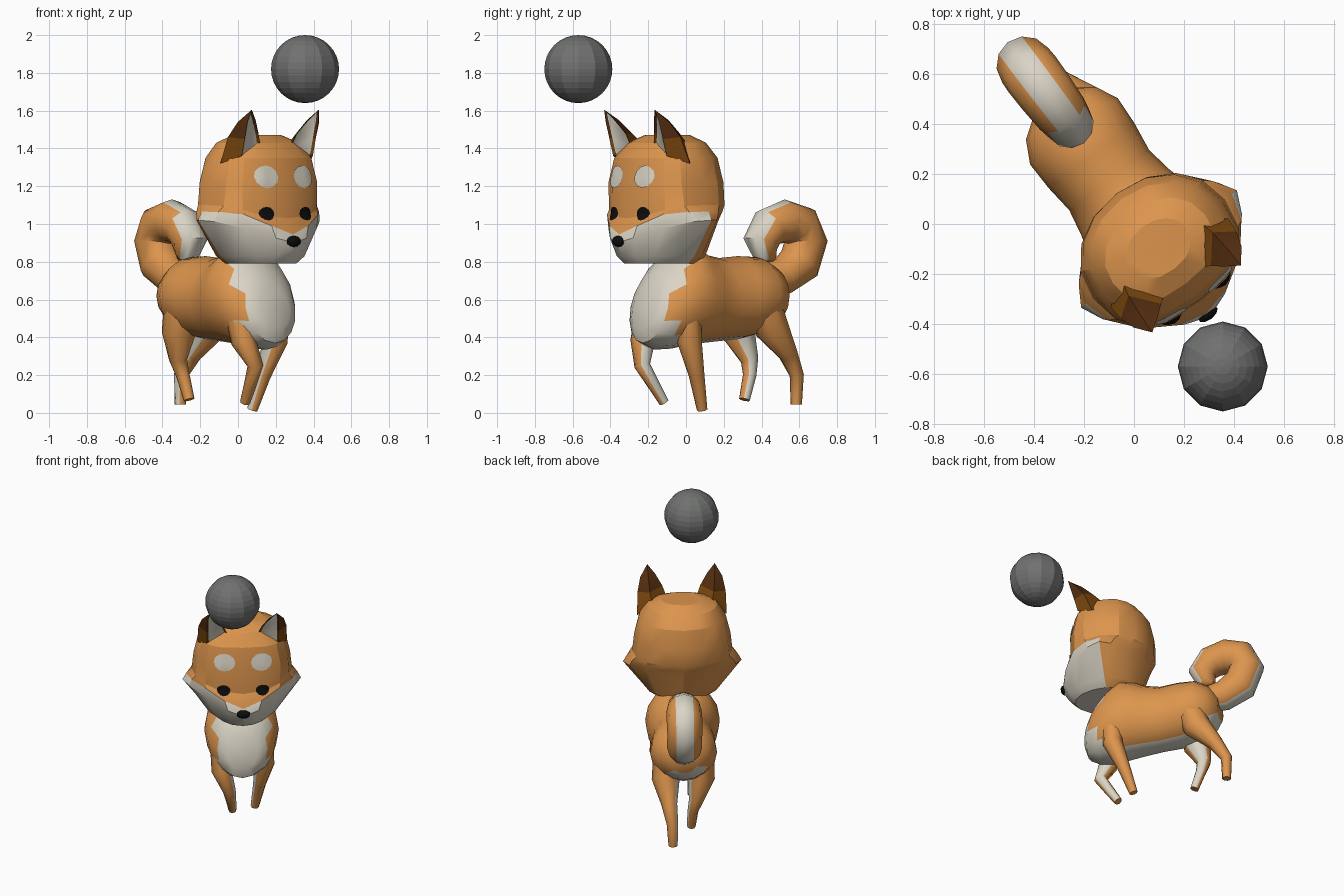
import bpy, bmesh, math
from math import cos, sin, pi
from mathutils import Matrix, Vector
from mathutils.bvhtree import BVHTree

if "Cube" in bpy.data.objects:
    bpy.data.objects.remove(bpy.data.objects["Cube"])


def material(name, r, g, b):
    m = bpy.data.materials.new(name)
    m.use_nodes = True
    m.diffuse_color = (r, g, b, 1)
    m.node_tree.nodes["Principled BSDF"].inputs["Base Color"].default_value = (r, g, b, 1)
    return m


orange = material("orange fur", 0.72, 0.30, 0.075)
white = material("white fur", 0.70, 0.66, 0.56)
brown = material("ear brown", 0.20, 0.065, 0.004)
dark = material("dark ear tip", 0.09, 0.027, 0.005)
black = material("black", 0.004, 0.004, 0.004)
grey = material("ball grey", 0.16, 0.165, 0.16)

# The animal is built facing -y, then turned as a whole
PLACE = Matrix.Translation((0.1, -0.1, 0)) @ Matrix.Rotation(math.radians(37), 4, "Z")


def finish(bm, name, mats, rule=None, place=PLACE, smooth=25):
    """Turn a bmesh into an object, colouring faces with rule(centre, normal)."""
    bmesh.ops.recalc_face_normals(bm, faces=bm.faces)
    if rule:
        for f in bm.faces:
            f.material_index = int(rule(f.calc_center_median(), f.normal))
    me = bpy.data.meshes.new(name)
    bm.to_mesh(me)
    for m in mats:
        me.materials.append(m)
    ob = bpy.data.objects.new(name, me)
    bpy.context.collection.objects.link(ob)
    ob.matrix_world = place
    if smooth:
        bpy.ops.object.select_all(action="DESELECT")
        ob.select_set(True)
        bpy.context.view_layer.objects.active = ob
        bpy.ops.object.shade_smooth_by_angle(angle=math.radians(smooth))
    return ob


def loft(rings):
    """Skin a list of equal point rings and cap both ends."""
    bm = bmesh.new()
    loops = [[bm.verts.new(p) for p in r] for r in rings]
    n = len(loops[0])
    for a, b in zip(loops, loops[1:]):
        for i in range(n):
            j = (i + 1) % n
            bm.faces.new((a[i], a[j], b[j], b[i]))
    bm.faces.new(loops[0])
    bm.faces.new(loops[-1])
    bm.normal_update()
    return bm


def tube(path, n):
    """Tapered tube along (x, y, z, radius) points."""
    pts = [Vector(p[:3]) for p in path]
    rings = []
    for i, p in enumerate(path):
        t = (pts[min(i + 1, len(pts) - 1)] - pts[max(i - 1, 0)]).normalized()
        side = Vector((1, 0, 0))
        side = (side - t * t.x).normalized()
        up = t.cross(side)
        rings.append([pts[i] + p[3] * (side * cos(2 * pi * k / n) + up * sin(2 * pi * k / n))
                      for k in range(n)])
    return loft(rings)


def spow(v, p):
    return math.copysign(abs(v) ** p, v)


# Head: level rings of (z, front drop, drop sharpness, half width, front, back, roundness)
levels = [(0.79, 0, 1, 0.18, 0.25, 0.14, 1), (0.83, 0, 1, 0.24, 0.295, 0.19, 1.1),
          (1.02, 0.12, 3, 0.39, 0.338, 0.26, 1.4), (1.065, 0.12, 6, 0.365, 0.318, 0.27, 1.15),
          (1.10, 0.07, 3, 0.33, 0.268, 0.28, 0.85), (1.22, 0, 1, 0.317, 0.26, 0.28, 0.72),
          (1.35, 0, 1, 0.285, 0.235, 0.25, 0.72), (1.43, 0, 1, 0.23, 0.175, 0.185, 0.75),
          (1.47, 0, 1, 0.14, 0.10, 0.11, 0.9)]
N = 16
rings = []
for z, drop, sharp, w, front, back, p in levels:
    ring = []
    for k in range(N):
        c, s = cos(2 * pi * k / N), sin(2 * pi * k / N)
        depth, q = (back, max(p, 0.95)) if s > 0 else (front, p)
        ring.append((w * spow(c, q), depth * spow(s, q), z - drop * abs(min(s, 0)) ** sharp))
    rings.append(ring)
head = loft(rings)
surface = BVHTree.FromBMesh(head)
# White muzzle, cheeks and chin: front half of the three lowest bands and the underside
for i, f in enumerate(head.faces):
    c = f.calc_center_median()
    f.material_index = int(c.y < -0.005 and (i < 3 * N or c.z < 0.80))
finish(head, "head", [orange, white], smooth=24)


# Eyes and brow spots: thin plates laid on the face
def plate(name, x, z, rx, rz, mat):
    bm = bmesh.new()

    def on_face(r, a):
        px, pz = x + r * rx * cos(a), z + r * rz * sin(a)
        hit = surface.ray_cast(Vector((px, -2, pz)), Vector((0, 1, 0)))[0]
        return bm.verts.new((px, (hit.y if hit else -0.25) - 0.006, pz))

    n = 12
    mid = on_face(0, 0)
    inner = [on_face(0.5, 2 * pi * k / n) for k in range(n)]
    outer = [on_face(1, 2 * pi * k / n) for k in range(n)]
    for k in range(n):
        j = (k + 1) % n
        bm.faces.new((mid, inner[k], inner[j]))
        bm.faces.new((inner[k], outer[k], outer[j], inner[j]))
    bm.normal_update()
    ob = finish(bm, name, [mat])
    if sum(f.normal.y for f in ob.data.polygons) > 0:
        ob.data.flip_normals()


# Ear rings: outer edge, back ridge, inner edge, front edge
ear_rings = [[(0.295, -0.07, 1.32), (0.19, 0.01, 1.40), (0.095, -0.16, 1.40), (0.235, -0.18, 1.36)],
             [(0.29, -0.13, 1.46), (0.21, -0.075, 1.48), (0.125, -0.18, 1.48), (0.235, -0.205, 1.45)],
             [(0.27, -0.19, 1.54), (0.218, -0.155, 1.55), (0.17, -0.215, 1.55), (0.235, -0.23, 1.54)]]
for side, word in ((1, "left"), (-1, "right")):
    plate(word + "_eye", side * 0.128, 1.055, 0.045, 0.036, black)
    plate(word + "_brow_spot", side * 0.122, 1.25, 0.07, 0.06, white)

    # Ear: four-sided curved horn with a hollowed pale front
    bm = bmesh.new()
    loops = [[bm.verts.new((side * x, y, z)) for x, y, z in r] for r in ear_rings]
    tip = bm.verts.new((side * 0.222, -0.25, 1.605))
    fronts = []
    for i in range(4):
        j = (i + 1) % 4
        strip = [bm.faces.new((a[i], a[j], b[j], b[i])) for a, b in zip(loops, loops[1:])]
        strip.append(bm.faces.new((loops[-1][i], loops[-1][j], tip)))
        for f in strip[1:]:
            f.material_index = 1
        if i == 2:
            fronts = strip
    bmesh.ops.recalc_face_normals(bm, faces=bm.faces)
    bmesh.ops.inset_region(bm, faces=fronts, thickness=0.012, depth=-0.01)
    for f in fronts:
        f.material_index = 2
    finish(bm, word + "_ear", [brown, dark, white], smooth=40)

# Nose
bm = bmesh.new()
bmesh.ops.create_icosphere(bm, subdivisions=2, radius=1)
bmesh.ops.transform(bm, verts=bm.verts, matrix=Matrix.Translation((0, -0.324, 0.908))
                    @ Matrix.Diagonal((0.046, 0.025, 0.03, 1)))
finish(bm, "nose", [black])

# Body: rings of (y, centre z, half height, half width), leaning back under the neck
ribs = [(-0.155, 0.55, 0.11, 0.10), (-0.12, 0.56, 0.19, 0.165), (-0.045, 0.585, 0.25, 0.22),
        (0.05, 0.62, 0.28, 0.245), (0.15, 0.615, 0.255, 0.24), (0.23, 0.605, 0.235, 0.22),
        (0.34, 0.60, 0.22, 0.20), (0.46, 0.61, 0.22, 0.215), (0.58, 0.62, 0.205, 0.22),
        (0.67, 0.62, 0.155, 0.175), (0.73, 0.62, 0.08, 0.09)]
rings = []
for y, zc, h, w in ribs:
    lean = 0.25 * max(0, 1 - (y + 0.16) / 0.4)
    ring = []
    for k in range(N):
        z = zc + h * sin(2 * pi * k / N)
        ring.append((w * cos(2 * pi * k / N) + 0.02 * max(0, y), y + lean * (z - 0.55), z))
    rings.append(ring)


def body_is_white(c, n):
    chest = c.y - 0.2 * (c.z - 0.55) < 0.02 and abs(c.x) < 0.165
    belly = n.z < -0.85
    rump = n.y > 0.5 and c.z < 0.58 and abs(c.x) < 0.12
    return chest or belly or rump


finish(loft(rings), "body", [orange, white], body_is_white, smooth=40)

# Legs in mid stride
legs = {
    "front_left_leg": [(0.135, 0.03, 0.58, 0.075), (0.15, 0.035, 0.38, 0.066),
                       (0.12, 0.105, 0.20, 0.042), (0.092, 0.163, 0.016, 0.028)],
    "front_right_leg": [(-0.135, -0.01, 0.56, 0.075), (-0.135, -0.06, 0.38, 0.066),
                        (-0.085, -0.10, 0.25, 0.043), (-0.07, -0.03, 0.14, 0.033),
                        (-0.06, 0.025, 0.055, 0.027)],
    "hind_left_leg": [(0.11, 0.54, 0.60, 0.10), (0.13, 0.60, 0.44, 0.092),
                      (0.11, 0.72, 0.31, 0.052), (0.092, 0.79, 0.20, 0.038),
                      (0.088, 0.79, 0.045, 0.03)],
    "hind_right_leg": [(-0.09, 0.53, 0.60, 0.10), (-0.105, 0.55, 0.42, 0.09),
                       (-0.07, 0.60, 0.28, 0.048), (-0.05, 0.585, 0.20, 0.036),
                       (-0.04, 0.543, 0.07, 0.029)],
}
for name, path in legs.items():
    s = 1 if "left" in name else -1
    inner = 0.9 if name == "front_left_leg" else 0.6
    finish(tube(path, 8), name, [orange, white],
           lambda c, n, s=s, inner=inner: n.x * s < -inner and c.z < 0.42, smooth=50)

# Curled tail, pale along the outside and at the tip
curl = [(0.60, 0.70, 0.08), (0.75, 0.72, 0.10), (0.865, 0.79, 0.115), (0.91, 0.91, 0.115),
        (0.865, 0.99, 0.118), (0.77, 1.015, 0.115), (0.67, 0.985, 0.108), (0.615, 0.91, 0.098),
        (0.645, 0.84, 0.07), (0.69, 0.83, 0.03)]
hub = Vector((0.015, 0.76, 0.90))


def tail_is_white(c, n):
    out = c - hub
    out.x = 0
    tip = c.y < 0.66 and c.z > 0.80
    return n.dot(out.normalized()) > (0.5 if tip else 0.82)


finish(tube([(0.015, y, z, r) for y, z, r in curl], 12), "tail", [orange, white],
       tail_is_white, smooth=50)

# Ball in the air
bm = bmesh.new()
bmesh.ops.create_uvsphere(bm, u_segments=12, v_segments=16, radius=0.18)
finish(bm, "ball", [grey], place=Matrix.Translation((0.355, -0.57, 1.82)), smooth=0)
